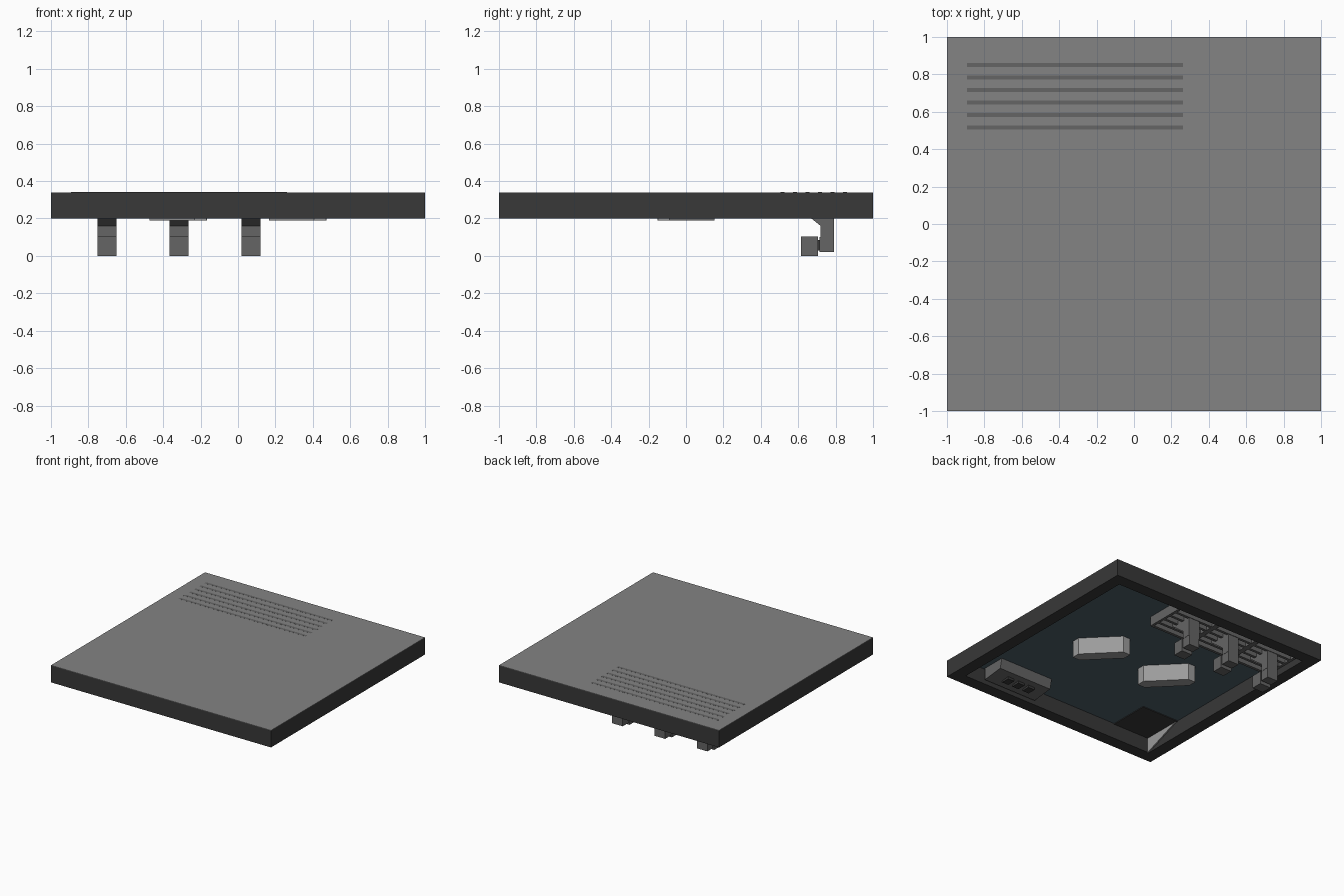
import bpy, bmesh, math
from mathutils import Matrix

if "Cube" in bpy.data.objects:
    bpy.data.objects.remove(bpy.data.objects["Cube"])


def material(name, r, g, b):
    m = bpy.data.materials.new(name)
    m.diffuse_color = (r, g, b, 1)
    m.use_nodes = True
    m.node_tree.nodes["Principled BSDF"].inputs["Base Color"].default_value = m.diffuse_color
    return m


DARK = material("dark_frame", 0.04, 0.04, 0.04)
TOP = material("top_grey", 0.23, 0.23, 0.23)
MID = material("mid_grey", 0.13, 0.13, 0.13)
BLUE = material("slate_blue", 0.075, 0.115, 0.14)
LIGHT = material("light_grey", 0.33, 0.33, 0.33)


def finish(name, bm, mat):
    bmesh.ops.recalc_face_normals(bm, faces=bm.faces)
    me = bpy.data.meshes.new(name)
    bm.to_mesh(me)
    bm.free()
    ob = bpy.data.objects.new(name, me)
    me.materials.append(mat)
    bpy.context.collection.objects.link(ob)
    return ob


def box(name, x, y, z, mat):
    """Box from three (low, high) ranges."""
    bm = bmesh.new()
    bmesh.ops.create_cube(bm, size=1)
    for v in bm.verts:
        v.co = [r[0] if c < 0 else r[1] for c, r in zip(v.co, (x, y, z))]
    return finish(name, bm, mat)


def prism(name, pts, vec, mat, matrix=None):
    """Flat outline of 3D points swept along a vector."""
    bm = bmesh.new()
    f = bm.faces.new([bm.verts.new(p) for p in pts])
    ext = bmesh.ops.extrude_face_region(bm, geom=[f])
    # extrude keeps the start face, so the prism is closed
    verts = [g for g in ext["geom"] if isinstance(g, bmesh.types.BMVert)]
    bmesh.ops.translate(bm, verts=verts, vec=vec)
    if matrix:
        bm.transform(matrix)
    return finish(name, bm, mat)


# Panel: light top sheet, dark rim and blue recessed underside
box("top_sheet", (-1, 1), (-1, 1), (0.336, 0.34), TOP)
box("recess_ceiling", (-0.9, 0.9), (-0.9, 0.9), (0.328, 0.336), BLUE)
for s, side in ((-1, "a"), (1, "b")):
    box("rim_x_" + side, sorted((s * 0.9, s)), (-1, 1), (0.2, 0.336), DARK)
    box("rim_y_" + side, (-0.9, 0.9), sorted((s * 0.9, s)), (0.2, 0.336), DARK)

# Two diagonal bars with clipped ends
h, w, c = 0.215, 0.047, 0.045
outline = [(-h, -w + c, 0), (-h + c, -w, 0), (h - c, -w, 0), (h, -w + c, 0),
           (h, w - c, 0), (h - c, w, 0), (-h + c, w, 0), (-h, w - c, 0)]
for x in (-0.32, 0.32):
    prism("diagonal_bar", outline, (0, 0, 0.138), LIGHT,
          Matrix.Translation((x, 0, 0.19)) @ Matrix.Rotation(-math.pi / 4, 4, 'Z'))

# Slatted bank flush with the top, divided into three bays
for i in range(6):
    y = 0.515 + i * 0.067
    box("slat", (-0.893, 0.263), (y - 0.011, y + 0.011), (0.25, 0.3405), MID)
for i in range(4):
    x = -0.893 + i * 0.3853
    box("bay_divider", (max(x - 0.02, -0.893), min(x + 0.02, 0.263)),
        (0.504, 0.861), (0.25, 0.33), MID)

# Three hanging levers with blocky feet
neck = [(0.58, 0.328), (0.58, 0.27), (0.67, 0.2), (0.72, 0.16), (0.72, 0.1),
        (0.79, 0.1), (0.79, 0.328)]
for x in (-0.7, -0.315, 0.07):
    prism("lever_neck", [(x - 0.05, y, z) for y, z in neck], (0.1, 0, 0), MID)
    box("lever_heel", (x - 0.048, x + 0.048), (0.715, 0.79), (0.02, 0.1), MID)
    box("lever_link", (x - 0.03, x + 0.03), (0.69, 0.73), (0.03, 0.085), DARK)
    box("lever_toe", (x - 0.05, x + 0.05), (0.615, 0.705), (0, 0.105), MID)

# Sloped box with a row of small keys near the front edge
prism("control_box", [(0.23, -0.69, 0.328), (0.23, -0.71, 0.25),
                      (0.23, -0.89, 0.23), (0.23, -0.89, 0.328)],
      (0.49, 0, 0), MID)
for i in range(3):
    x = 0.37 + i * 0.1
    box("control_key", (x - 0.03, x + 0.03), (-0.83, -0.76), (0.225, 0.25), DARK)

# Corner plate with triangular wall gusset
box("corner_plate", (-0.9, -0.56), (-0.9, -0.56), (0.322, 0.328), DARK)
prism("corner_gusset", [(-0.9, -0.9, 0.2), (-0.9, -0.9, 0.328), (-0.9, -0.56, 0.328)],
      (0.01, 0, 0), LIGHT)
